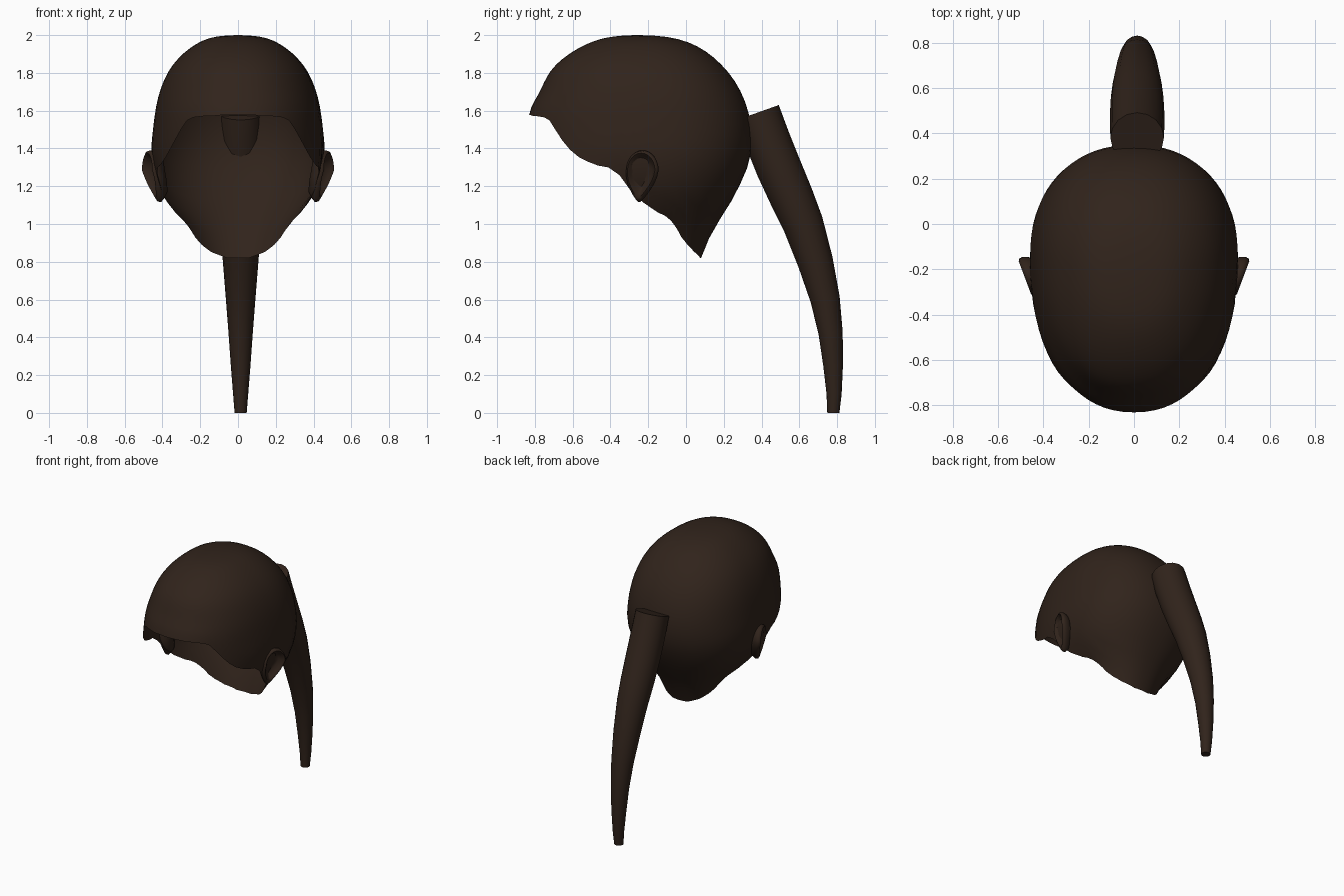
import bpy, bmesh, math
from mathutils import Vector

if "Cube" in bpy.data.objects:
    bpy.data.objects.remove(bpy.data.objects["Cube"])

mat = bpy.data.materials.new("dark_brown")
mat.diffuse_color = (0.03, 0.017, 0.011, 1)
mat.use_nodes = True
mat.node_tree.nodes["Principled BSDF"].inputs["Base Color"].default_value = mat.diffuse_color


def finish(name, bm, angle=50):
    me = bpy.data.meshes.new(name)
    bm.to_mesh(me)
    bm.free()
    ob = bpy.data.objects.new(name, me)
    bpy.context.collection.objects.link(ob)
    me.materials.append(mat)
    bpy.ops.object.select_all(action='DESELECT')
    bpy.context.view_layer.objects.active = ob
    ob.select_set(True)
    bpy.ops.object.shade_smooth_by_angle(angle=math.radians(angle))
    return ob


def curve(pts):
    """Smooth interpolation through (key, value) pairs with rising keys."""
    n = len(pts)

    def slope(i):
        a, b = pts[max(i - 1, 0)], pts[min(i + 1, n - 1)]
        return (b[1] - a[1]) / (b[0] - a[0])

    def f(x):
        x = min(max(x, pts[0][0]), pts[-1][0])
        i = next(k for k in range(n - 1) if x <= pts[k + 1][0])
        (x0, y0), (x1, y1) = pts[i], pts[i + 1]
        h = x1 - x0
        t = (x - x0) / h
        return ((2*t**3 - 3*t*t + 1) * y0 + (t**3 - 2*t*t + t) * h * slope(i)
                + (3*t*t - 2*t**3) * y1 + (t**3 - t*t) * h * slope(i + 1))
    return f


def by_depth(pts):
    """Curve keyed by the root of the depth below the crown (rounds the top)."""
    return curve([(math.sqrt(2 - z), v) for z, v in pts])


def loft(bm, rings, closed=True):
    for a, b in zip(rings, rings[1:]):
        n = len(a)
        for i in range(n if closed else n - 1):
            j = (i + 1) % n
            bm.faces.new((a[i], a[j], b[j], b[i]))


# Cap slices by height: half width, front, back, and widest station
width = by_depth([(2, 0), (1.99, .125), (1.93, .255), (1.82, .36), (1.68, .42), (1.5, .45),
                  (1.35, .457), (1.2, .42), (1.1, .365), (1.0, .28), (.9, .235), (.82, .2)])
front = by_depth([(2, -.25), (1.99, -.40), (1.95, -.53), (1.83, -.70), (1.7, -.775),
                  (1.58, -.83), (1.3, -.84), (.82, -.84)])
back = by_depth([(2, -.25), (1.99, -.10), (1.95, .04), (1.83, .20), (1.7, .29), (1.55, .34),
                 (1.42, .348), (1.3, .325), (1.13, .245), (.95, .135), (.82, .08)])
mid = by_depth([(2, -.25), (1.8, -.19), (1.5, -.15), (.82, -.15)])
# Hairline height by depth position, as seen from the side
hairline = curve([(-.83, 1.58), (-.72, 1.55), (-.68, 1.48), (-.62, 1.40), (-.55, 1.345),
                  (-.47, 1.315), (-.40, 1.30), (-.34, 1.25), (-.28, 1.165), (-.18, 1.085),
                  (-.08, 1.02), (-.02, .93), (.03, .87), (.08, .82)])


def power(v, e):
    return math.copysign(abs(v) ** e, v)


def cap_point(theta, p):
    s, c = power(math.sin(theta), .9), power(math.cos(theta), .9)
    m = mid(p)
    reach = back(p) - m if s > 0 else m - front(p)
    return Vector((width(p) * c, m + reach * s, 2 - p * p))


# Hair cap: open shell trimmed along the hairline
bm = bmesh.new()
COLS, ROWS = 72, 22
p_max = math.sqrt(2 - .82)
ends = []
for i in range(COLS):
    th = 2 * math.pi * i / COLS
    p = .3
    while p < p_max:
        q = cap_point(th, p)
        if q.z < hairline(q.y):
            break
        p += .003
    ends.append(min(p, p_max))
rings = []
for r in range(1, ROWS + 1):
    rings.append([bm.verts.new(cap_point(2 * math.pi * i / COLS, ends[i] * r / ROWS))
                  for i in range(COLS)])
loft(bm, rings)
top = bm.verts.new((0, -.25, 2))
for i in range(COLS):
    bm.faces.new((top, rings[0][(i + 1) % COLS], rings[0][i]))
bmesh.ops.recalc_face_normals(bm, faces=bm.faces)
top.normal_update()
if top.normal.z < 0:
    bmesh.ops.reverse_faces(bm, faces=bm.faces)
finish("hair_cap", bm)

# Ponytail: tapered curved tube, closed at both ends
path = [(.38, 1.59, .118), (.43, 1.45, .12), (.49, 1.30, .12), (.56, 1.14, .116),
        (.62, 1.0, .108), (.685, .8, .094), (.737, .6, .078), (.766, .42, .064),
        (.779, .25, .052), (.784, .1, .04), (.78, 0, .032)]
bm = bmesh.new()
rings = []
SIDES = 16
for k, (y, z, r) in enumerate(path):
    a, b = path[max(k - 1, 0)], path[min(k + 1, len(path) - 1)]
    d = Vector((0, b[0] - a[0], b[1] - a[1])).normalized()
    if k == len(path) - 1:
        d = Vector((0, 0, -1))
    n = Vector((0, -d.z, d.y))
    ring = []
    for i in range(SIDES):
        t = 2 * math.pi * i / SIDES
        ring.append(bm.verts.new(Vector((.014, y, z)) + r * (Vector((1, 0, 0)) * math.cos(t)
                                                            + n * math.sin(t))))
    rings.append(ring)
loft(bm, rings)
bm.faces.new(rings[0])
bm.faces.new(rings[-1])
bmesh.ops.recalc_face_normals(bm, faces=bm.faces)
finish("ponytail", bm, 40)

# Ears: egg outline with a raised rim and hollow bowl, angled out to the back
ear_profile = [(.3, -.03), (.55, -.025), (.72, .0), (.86, .014), (.97, .008),
               (1.0, -.008), (.9, -.03), (.7, -.06)]


def ear(name, side):
    bm = bmesh.new()
    along = Vector((.06, .16, 0)).normalized()
    out = Vector((along.y, -along.x, 0))
    rings = []
    for s, h in ear_profile:
        ring = []
        for i in range(28):
            t = 2 * math.pi * i / 28
            v = math.sin(t)
            half = .09 if v > 0 else .09 - .05 * v * v
            u = half * math.cos(t) + (.02 * v if v < 0 else 0)
            q = (Vector((.468, -.232, 1.285)) + along * u * s
                 + Vector((0, 0, (.105 if v > 0 else .17) * v * s)) + out * h)
            q.x -= .045 * max(0, -v) * s
            q.x *= side
            ring.append(bm.verts.new(q))
        rings.append(ring)
    loft(bm, rings)
    bm.faces.new(rings[0])
    bm.faces.new(rings[-1])
    bmesh.ops.recalc_face_normals(bm, faces=bm.faces)
    finish(name, bm, 60)


ear("ear_right", 1)
ear("ear_left", -1)
